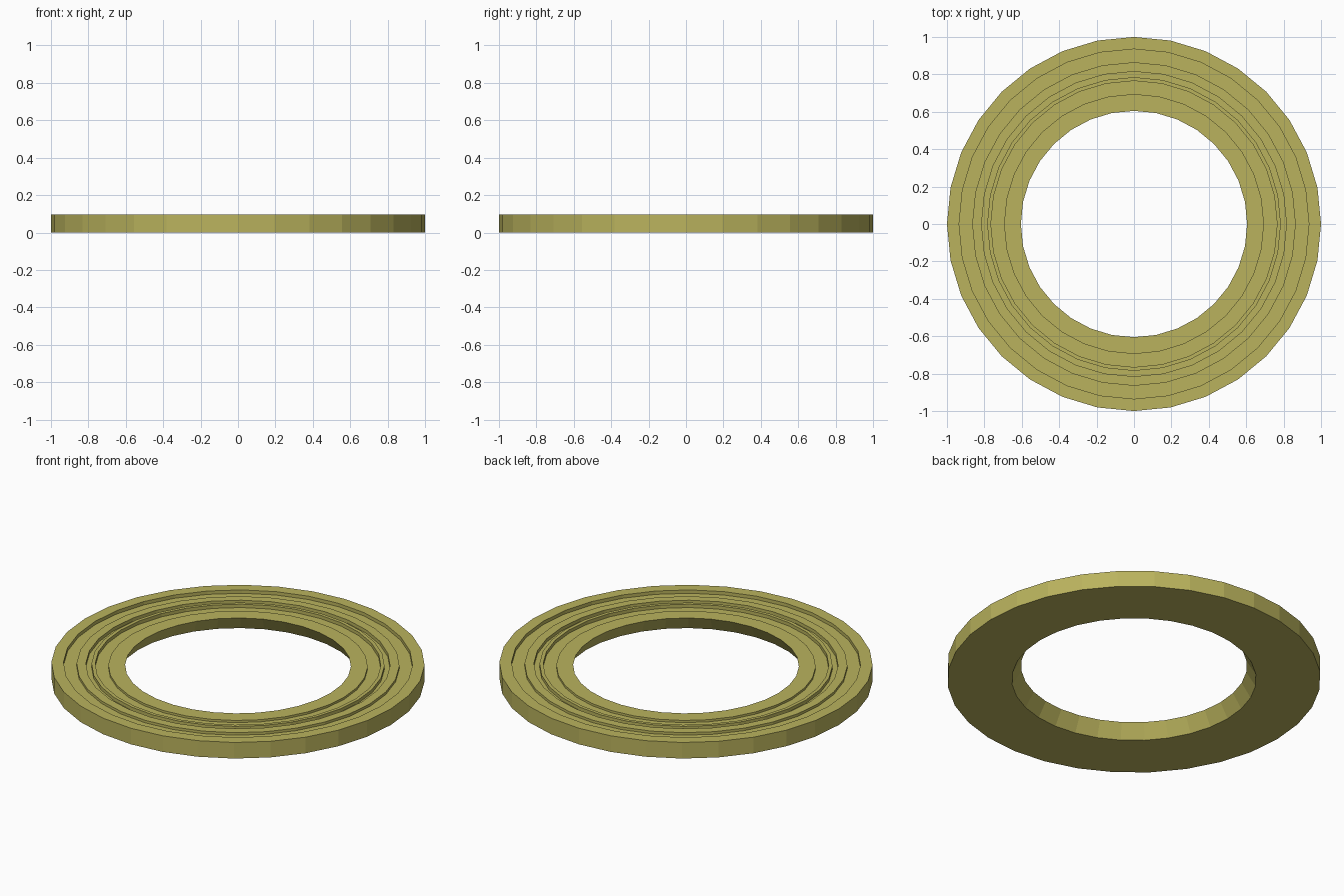
import bpy, bmesh, math

if "Cube" in bpy.data.objects:
    bpy.data.objects.remove(bpy.data.objects["Cube"])

SIDES = 32
# Cross-section (radius, height): outer wall, grooved top, sloped inner wall
profile = [(1.0, 0), (1.0, 0.095), (0.935, 0.095), (0.935, 0.075),
           (0.865, 0.075), (0.865, 0.09), (0.815, 0.09), (0.815, 0.07),
           (0.785, 0.07), (0.785, 0.09), (0.765, 0.09), (0.765, 0.07),
           (0.695, 0.07), (0.695, 0.083), (0.605, 0.083), (0.655, 0)]

# Lathe the closed section around z
bm = bmesh.new()
rings = []
for i in range(SIDES):
    a = 2 * math.pi * i / SIDES
    rings.append([bm.verts.new((r * math.cos(a), r * math.sin(a), z)) for r, z in profile])
n = len(profile)
for i in range(SIDES):
    p, q = rings[i], rings[(i + 1) % SIDES]
    for j in range(n):
        k = (j + 1) % n
        bm.faces.new((p[j], q[j], q[k], p[k]))
bmesh.ops.recalc_face_normals(bm, faces=bm.faces)

mesh = bpy.data.meshes.new("grooved_ring")
bm.to_mesh(mesh)
bm.free()
ring = bpy.data.objects.new("grooved_ring", mesh)
bpy.context.collection.objects.link(ring)

# Olive yellow finish
mat = bpy.data.materials.new("olive_yellow")
mat.diffuse_color = (0.49, 0.45, 0.11, 1)
mat.use_nodes = True
mat.node_tree.nodes["Principled BSDF"].inputs["Base Color"].default_value = mat.diffuse_color
mesh.materials.append(mat)
